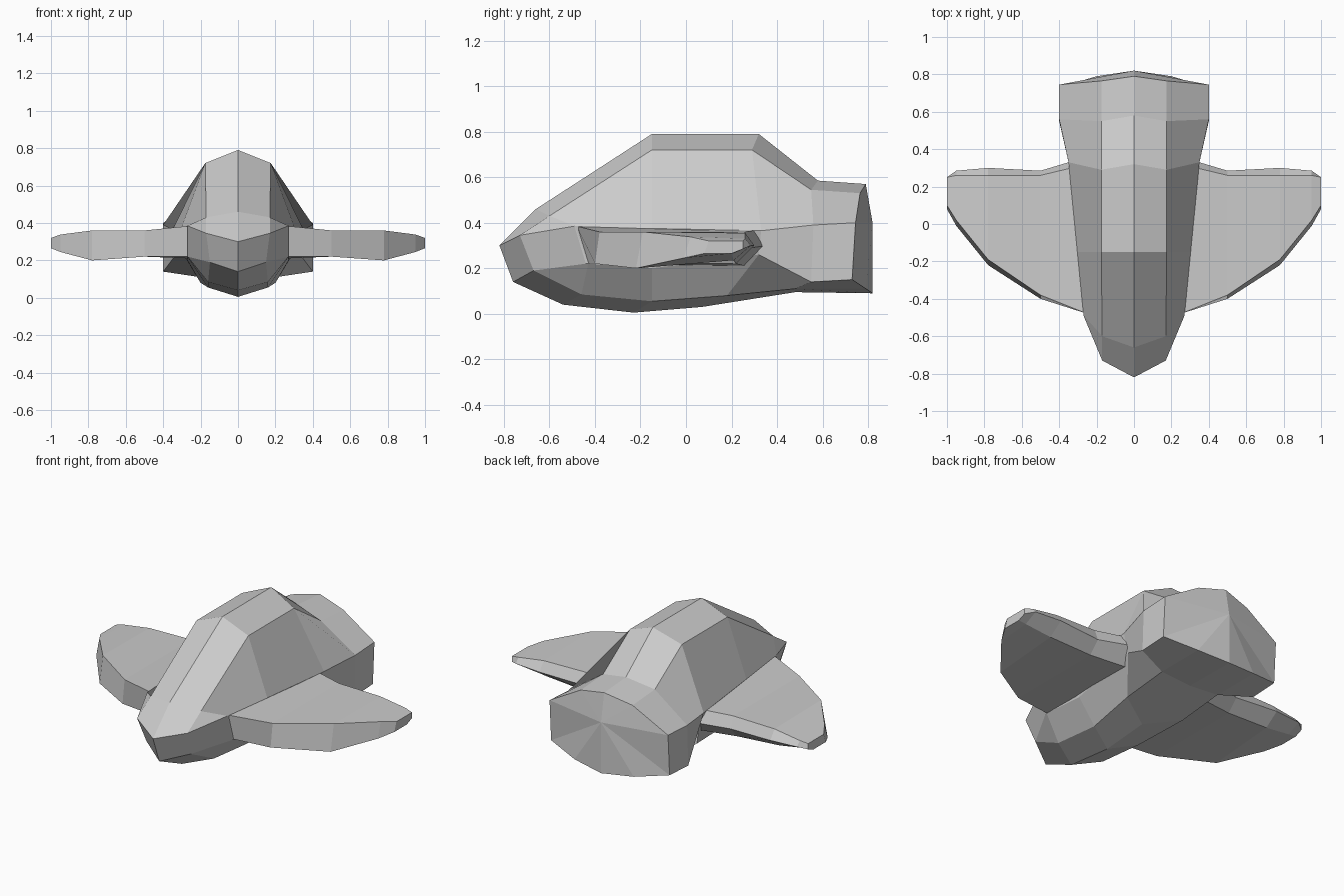
import bpy, bmesh

if "Cube" in bpy.data.objects:
    bpy.data.objects.remove(bpy.data.objects["Cube"])


def add_half(name, bm):
    """Turn a right-hand half into a mirrored, flat-shaded object."""
    bmesh.ops.remove_doubles(bm, verts=bm.verts, dist=0.0005)
    bmesh.ops.recalc_face_normals(bm, faces=bm.faces)
    mesh = bpy.data.meshes.new(name)
    bm.to_mesh(mesh)
    bm.free()
    obj = bpy.data.objects.new(name, mesh)
    bpy.context.collection.objects.link(obj)
    mirror = obj.modifiers.new("mirror", 'MIRROR')
    mirror.use_clip = True
    return obj


def loft(bm, sections, closed):
    """Join matching points of neighbouring sections with quads."""
    rings = [[bm.verts.new(p) for p in s] for s in sections]
    n = len(rings[0])
    for a, b in zip(rings, rings[1:]):
        for i in range(n if closed else n - 1):
            j = (i + 1) % n
            bm.faces.new((a[i], a[j], b[j], b[i]))
    return rings


# Body: half sections from nose to tail, each running roof, shoulder,
# upper side, lower side, keel side, keel
body_sections = [
    [(0, -.82, .30), (.17, -.73, .345), (.27, -.49, .385),
     (.27, -.44, .22), (.15, -.67, .19), (0, -.76, .14)],
    [(0, -.66, .46), (.17, -.60, .43), (.27, -.488, .385),
     (.27, -.43, .22), (.16, -.46, .085), (0, -.54, .04)],
    [(0, -.15, .79), (.175, -.15, .72), (.303, -.15, .375),
     (.27, -.15, .20), (.16, -.15, .055), (0, -.23, .005)],
    [(0, .32, .79), (.175, .29, .72), (.35, .33, .365),
     (.31, .32, .26), (.20, .18, .08), (0, .07, .03)],
    [(0, .58, .585), (.175, .55, .545), (.40, .56, .39),
     (.40, .55, .14), (.20, .48, .11), (0, .48, .095)],
    [(0, .79, .57), (.175, .765, .53), (.40, .745, .40),
     (.40, .73, .15), (.20, .79, .11), (0, .82, .09)],
]
bm = bmesh.new()
rings = loft(bm, body_sections, False)
nose, tail = rings[0], rings[-1]
bm.faces.new((nose[0], nose[1], nose[4], nose[5]))
bm.faces.new((nose[1], nose[2], nose[3], nose[4]))
hub = bm.verts.new((0, .82, .40))
for a, b in zip(tail, tail[1:]):
    bm.faces.new((a, b, hub))
add_half("body", bm)

# Wings: spanwise stations of (x, [(y, z)...]) running leading top,
# leading bottom, trailing bottom, trailing edge, trailing top
wing_stations = [
    (.25, [(-.48, .385), (-.43, .22), (.26, .21), (.36, .30), (.32, .37)]),
    (.50, [(-.38, .36), (-.40, .22), (.22, .22), (.285, .29), (.26, .36)]),
    (.78, [(-.19, .36), (-.22, .20), (.21, .235), (.30, .30), (.26, .355)]),
    (.95, [(.02, .338), (-.01, .245), (.20, .26), (.285, .30), (.26, .33)]),
    (1.0, [(.10, .32), (.08, .265), (.20, .265), (.25, .285), (.25, .32)]),
]
bm = bmesh.new()
rings = loft(bm, [[(x, y, z) for y, z in pts] for x, pts in wing_stations], True)
bm.faces.new(rings[0])
bm.faces.new(rings[-1])
add_half("wings", bm)
